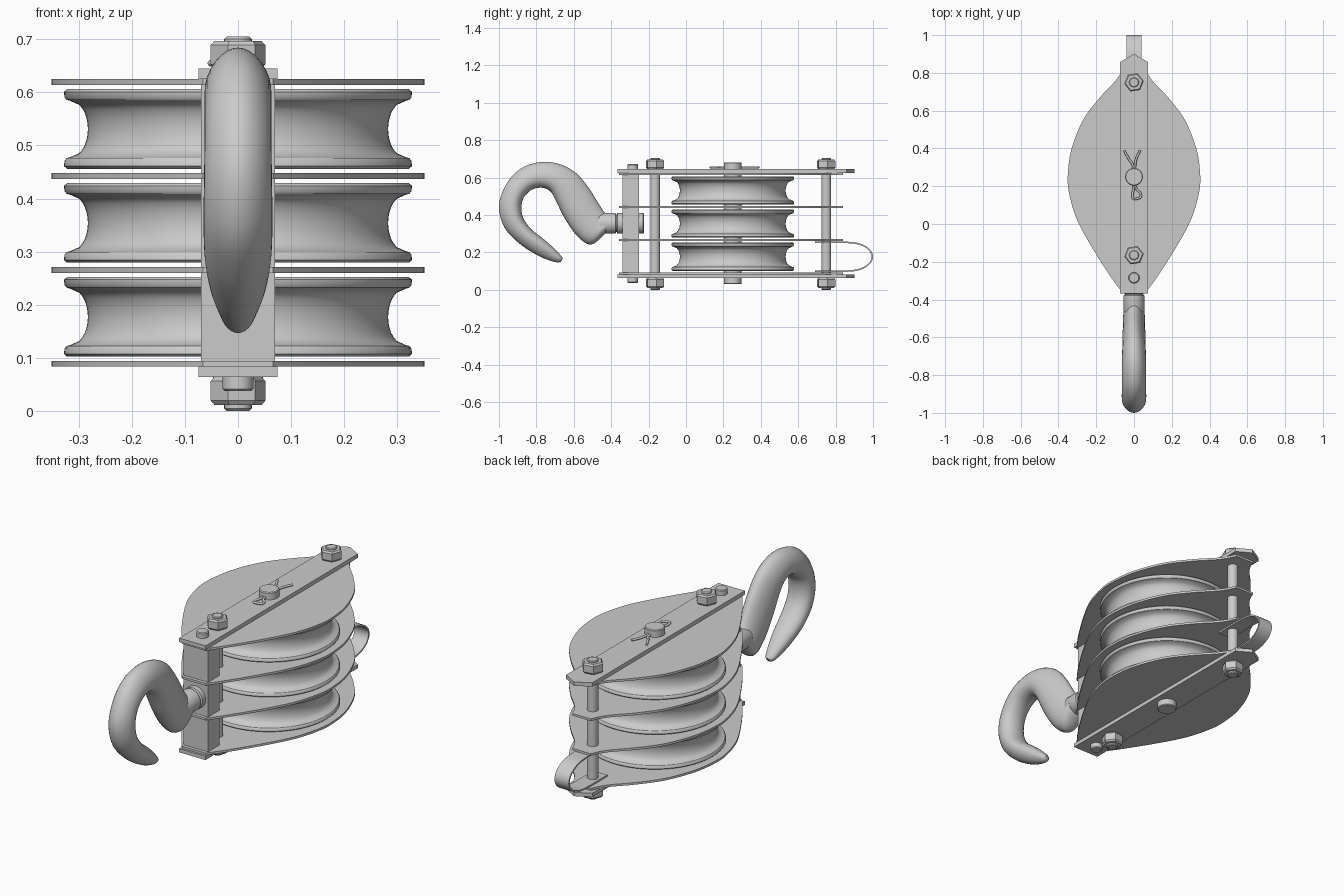
import bpy, bmesh, math
from mathutils import Vector

if "Cube" in bpy.data.objects:
    bpy.data.objects.remove(bpy.data.objects["Cube"])

AXLE_Y, PLATE_T = 0.25, 0.011
PLATES = [0.083, 0.26, 0.437, 0.614]


def make(name, verts, faces, angle=35):
    me = bpy.data.meshes.new(name)
    me.from_pydata([tuple(v) for v in verts], [], faces)
    bm = bmesh.new()
    bm.from_mesh(me)
    bmesh.ops.recalc_face_normals(bm, faces=bm.faces)
    bm.to_mesh(me)
    bm.free()
    ob = bpy.data.objects.new(name, me)
    bpy.context.collection.objects.link(ob)
    bpy.ops.object.select_all(action='DESELECT')
    ob.select_set(True)
    bpy.context.view_layer.objects.active = ob
    bpy.ops.object.shade_smooth_by_angle(angle=math.radians(angle))
    return ob


def loft(name, rings, angle=35):
    n = len(rings[0])
    verts = [v for r in rings for v in r]
    faces = [(i * n + j, i * n + (j + 1) % n, (i + 1) * n + (j + 1) % n, (i + 1) * n + j)
             for i in range(len(rings) - 1) for j in range(n)]
    faces += [tuple(range(n))[::-1], tuple(range((len(rings) - 1) * n, len(rings) * n))]
    return make(name, verts, faces, angle)


def lathe(name, profile, y, n=64, axis='Z', z=0.0, turn=0.0):
    """Revolve (radius, position) pairs about a Z axis at y, or a Y axis at height z."""
    rings = []
    for r, h in profile:
        ring = []
        for k in range(n):
            a = 2 * math.pi * k / n + turn
            c, s = r * math.cos(a), r * math.sin(a)
            ring.append((c, y + s, h) if axis == 'Z' else (c, h, z + s))
        rings.append(ring)
    return loft(name, rings)


def slab(name, outline, z0, z1):
    return loft(name, [[(x, y, z) for x, y in outline] for z in (z0, z1)])


def box(name, hx, y0, y1, z0, z1):
    return slab(name, [(-hx, y0), (hx, y0), (hx, y1), (-hx, y1)], z0, z1)


def spline(pts, steps):
    """Catmull-Rom through tuples of any length."""
    p = [pts[0]] + list(pts) + [pts[-1]]
    out = []
    for i in range(1, len(p) - 2):
        for s in range(steps):
            t = s / steps
            out.append(tuple(0.5 * (2 * b + (c - a) * t + (2 * a - 5 * b + 4 * c - d) * t * t
                                    + (3 * b - a - 3 * c + d) * t ** 3)
                             for a, b, c, d in zip(p[i - 1], p[i], p[i + 1], p[i + 2])))
    return out + [tuple(pts[-1])]


# leaf-shaped side plates
edge = spline([(0.066, -0.357), (0.13, -0.27), (0.225, -0.12), (0.305, 0.03), (0.345, 0.17),
               (0.35, 0.27), (0.33, 0.40), (0.27, 0.55), (0.185, 0.665), (0.105, 0.75),
               (0.07, 0.80), (0.052, 0.84)], 6)
leaf = edge + [(-x, y) for x, y in reversed(edge)]
for i, z in enumerate(PLATES):
    slab(f"side_plate_{i + 1}", leaf, z, z + PLATE_T)

# outer straps with a pointed tail
strap = [(-0.074, -0.367), (0.074, -0.367), (0.074, 0.857), (0, 0.9), (-0.074, 0.857)]
slab("bottom_strap", strap, 0.064, 0.083)
slab("top_strap", strap, 0.625, 0.645)

# grooved sheaves
for i, z in enumerate(PLATES[:3]):
    c, h = z + 0.094, 0.075
    groove = []
    for k in range(15):
        u = -1 + 2 * k / 14
        groove.append((0.316 - 0.033 * math.sqrt(max(0, 1 - u * u)), c + u * 0.053))
    lathe(f"sheave_{i + 1}", [(0.048, c - h), (0.322, c - h), (0.328, c - h + 0.005),
          (0.327, c - 0.06), (0.323, c - 0.055)] + groove +
          [(0.323, c + 0.055), (0.327, c + 0.06), (0.328, c + h - 0.005), (0.322, c + h), (0.048, c + h)],
          AXLE_Y, 96)


def rod(name, y, r, z0, z1):
    lathe(name, [(r - 0.004, z0), (r, z0 + 0.004), (r, z1 - 0.004), (r - 0.004, z1)], y, 32)


# axle, crosshead pin, and tie bolts with hex nuts
rod("axle", AXLE_Y, 0.047, 0.03, 0.682)
rod("crosshead_pin", -0.285, 0.029, 0.037, 0.672)
for label, y in (("front", -0.165), ("rear", 0.75)):
    rod(f"{label}_tie_bolt", y, 0.026, 0.0, 0.705)
    for end, z0, z1 in (("bottom", 0.011, 0.064), ("top", 0.645, 0.697)):
        lathe(f"{label}_{end}_nut", [(0.045, z0), (0.052, z0 + 0.008), (0.052, z1 - 0.008), (0.045, z1)],
              y, 6, turn=0.15)

# crosshead block between plates
for i in range(3):
    box(f"crosshead_block_{i + 1}", 0.07, -0.34, -0.25, PLATES[i] + PLATE_T, PLATES[i + 1])

# hook shank, collar and retaining nut
lathe("hook_shank", [(0.045, -0.48), (0.055, -0.46), (0.055, -0.378), (0.048, -0.374), (0.048, -0.228)],
      0, 40, 'Y', 0.356)
lathe("hook_collar", [(0.05, -0.37), (0.056, -0.366), (0.056, -0.34)], 0, 40, 'Y', 0.356)
lathe("shank_nut", [(0.056, -0.25), (0.056, -0.23), (0.05, -0.225)], 0, 40, 'Y', 0.356)

# hook body: inner y z, outer y z, half width
sections = spline([
    (-0.43, 0.302, -0.425, 0.410, 0.053), (-0.507, 0.242, -0.437, 0.415, 0.056),
    (-0.582, 0.288, -0.478, 0.478, 0.058), (-0.65, 0.385, -0.52, 0.545, 0.060),
    (-0.695, 0.475, -0.585, 0.622, 0.061), (-0.727, 0.528, -0.67, 0.670, 0.062),
    (-0.772, 0.546, -0.767, 0.684, 0.062), (-0.825, 0.535, -0.872, 0.655, 0.062),
    (-0.868, 0.492, -0.955, 0.575, 0.062), (-0.88, 0.437, -1.0, 0.455, 0.063),
    (-0.868, 0.380, -0.972, 0.335, 0.064), (-0.825, 0.322, -0.89, 0.247, 0.062),
    (-0.757, 0.268, -0.80, 0.188, 0.052), (-0.70, 0.217, -0.735, 0.159, 0.037),
    (-0.668, 0.182, -0.69, 0.147, 0.025), (-0.658, 0.168, -0.67, 0.149, 0.012)], 5)
rings = []
for iy, iz, oy, oz, w in sections:
    inner, outer = Vector((0, iy, iz)), Vector((0, oy, oz))
    mid, half = (inner + outer) / 2, (outer - inner) / 2
    ring = []
    for k in range(28):
        a = 2 * math.pi * k / 28
        ring.append(mid + half * math.cos(a) + Vector((w * math.sin(a) * (1 - 0.18 * math.cos(a)), 0, 0)))
    rings.append(ring)
loft("hook", rings, 50)

# becket loop: bent flat strip at the tail
path = [(0.69, 0.255), (0.83, 0.255)]
for k in range(21):
    a = math.pi / 2 - math.pi * k / 20
    path.append((0.87 + 0.126 * math.cos(a), 0.177 + 0.076 * math.sin(a)))
path += [(0.83, 0.099), (0.69, 0.099)]
rings = []
for i, (y, z) in enumerate(path):
    a, b = path[max(i - 1, 0)], path[min(i + 1, len(path) - 1)]
    d = Vector((b[0] - a[0], b[1] - a[1])).normalized() * 0.004
    rings.append([(-0.04, y - d.y, z + d.x), (0.04, y - d.y, z + d.x),
                  (0.04, y + d.y, z - d.x), (-0.04, y + d.y, z - d.x)])
loft("becket_loop", rings)


def wire(name, pts, r):
    pts = [Vector(p) for p in pts]
    rings = []
    for i, p in enumerate(pts):
        d = (pts[min(i + 1, len(pts) - 1)] - pts[max(i - 1, 0)]).normalized()
        side = Vector((-d.y, d.x, 0))
        rings.append([p + r * (math.cos(k * math.pi / 5) * side + Vector((0, 0, math.sin(k * math.pi / 5))))
                      for k in range(10)])
    loft(name, rings, 50)


# cotter pin through the axle: two splayed legs and an eye
for label, s in (("left", -1), ("right", 1)):
    shape = spline([(0.0, 0.131), (s * 0.02 + 0.013, 0.14), (s * 0.021 + 0.013, 0.163), (s * 0.006 + 0.005, 0.19),
                    (s * 0.006, 0.25), (s * 0.006, 0.31), (s * 0.02 - 0.008, 0.345), (s * 0.042 - 0.01, 0.39)], 5)
    shape[0] = (0.013, 0.133)
    wire(f"cotter_{label}_leg", [(x, y, 0.655) for x, y in shape], 0.006)
